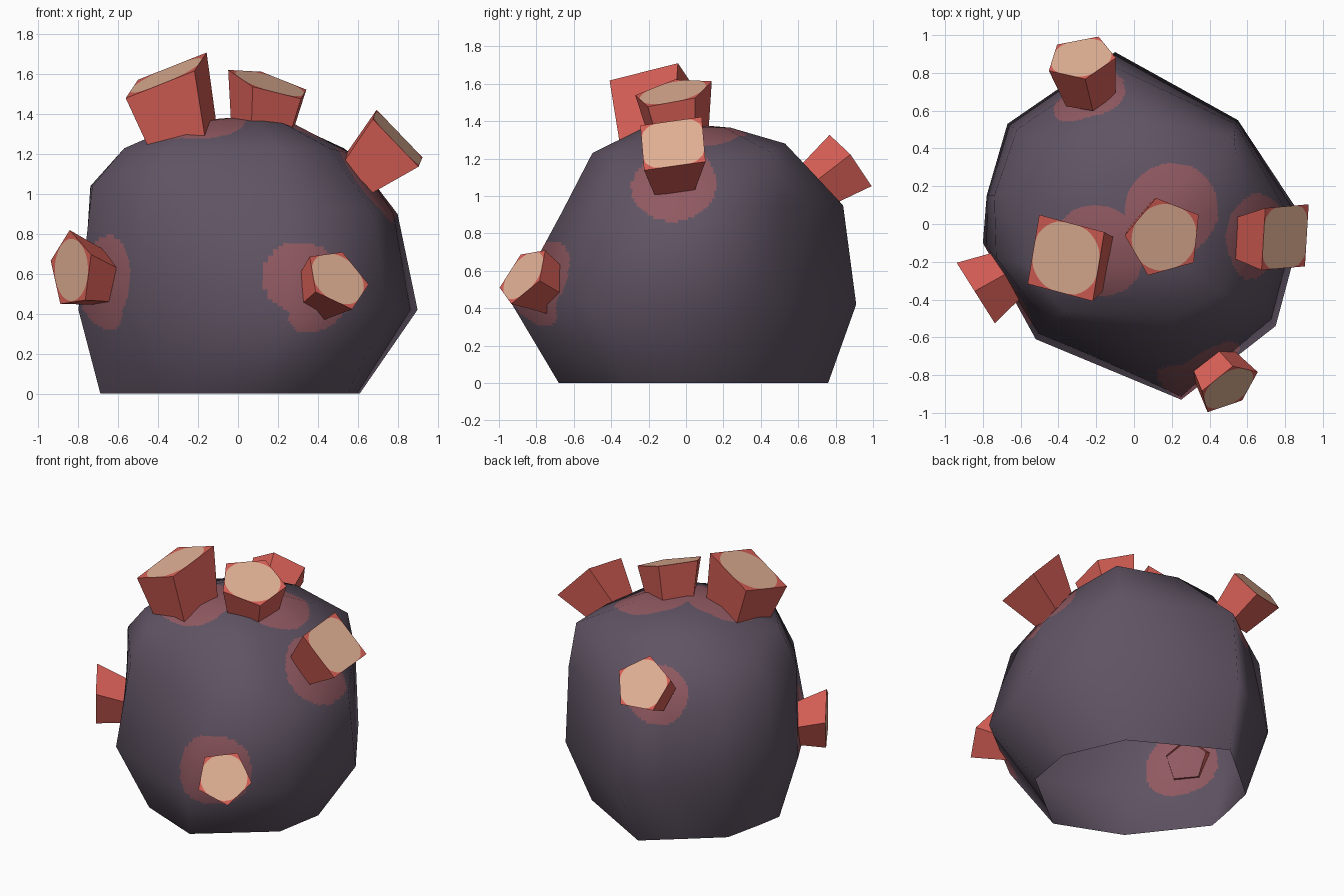
import bpy, math
from mathutils import Vector

if "Cube" in bpy.data.objects:
    bpy.data.objects.remove(bpy.data.objects["Cube"])


def material(name, rgb):
    m = bpy.data.materials.new(name)
    m.diffuse_color = (*rgb, 1)
    m.use_nodes = True
    m.node_tree.nodes["Principled BSDF"].inputs["Base Color"].default_value = m.diffuse_color
    return m


STONE = material("dusky purple", (0.115, 0.087, 0.125))
HALO = material("rosy stain", (0.28, 0.10, 0.12))
RED = material("coral red", (0.69, 0.117, 0.095))
CREAM = material("cream", (0.76, 0.44, 0.30))

# growths: name, sides, base centre, tip centre, base radius, tip radius,
#          first corner direction, tip facing, patch size
GROWTHS = [
    ("top_left_growth", 4, (-.27, -.18, 1.26), (-.36, -.18, 1.595), .20, .27,
     (-.21, -.14, -.10), (-.40, -.16, .90), .74),
    ("top_growth", 5, (.13, -.04, 1.31), (.16, -.07, 1.555), .16, .22,
     (-.20, .01, .06), (.29, -.20, .93), .82),
    ("right_growth", 4, (.62, -.07, 1.11), (.80, -.07, 1.28), .15, .235,
     (-.10, -.17, .11), (.72, -.14, .68), .82),
    ("front_growth", 5, (.405, -.73, .50), (.50, -.87, .575), .13, .18,
     (.02, .15, .15), (.48, -.69, .52), .83),
    ("left_growth", 5, (-.68, -.28, .57), (-.835, -.37, .62), .14, .20,
     (.05, .05, .19), (-.84, -.53, 0), .78),
    ("back_growth", 5, (-.24, .70, 1.05), (-.28, .88, 1.175), .14, .19,
     (0, 0, 1), (-.15, .78, .6), .86),
]

# stains: centre and radius
STAINS = [((-.20, -.15, 1.34), .25), ((.20, .07, 1.35), .25), ((.69, -.07, 1.09), .24),
          ((.36, -.78, .55), .24), ((-.68, -.33, .57), .24), ((-.25, .68, 1.03), .20)]

# rock outlines, clockwise from the back: height, points (optional third value is a height offset)
RINGS = [
    (0, [(-.16, .76), (.43, .43), (.61, .02), (.55, -.32), (.10, -.68),
         (-.34, -.50), (-.69, -.05), (-.66, .12), (-.60, .39), (-.4, .56)]),
    (.42, [(-.1, .91), (.55, .55), (.90, .02), (.75, -.54), (.25, -.93),
           (-.52, -.61), (-.80, -.1), (-.78, .15), (-.67, .53), (-.35, .75)]),
    (.92, [(-.12, .84, .03), (.54, .53, .03), (.80, .08, -.02), (.67, -.42), (.25, -.66),
           (-.47, -.52, .07), (-.73, -.18, .12), (-.74, .15, .12), (-.62, .50), (-.33, .70)]),
    (1.23, [(.08, .53, .05), (.53, .46), (.57, .08, -.03), (.46, -.36), (.20, -.50),
            (-.36, -.47), (-.57, -.22), (-.57, .15), (-.46, .40), (-.22, .52, .03)]),
]


def build_rock():
    rings = [[Vector((p[0], p[1], z + sum(p[2:]))) for p in pts] for z, pts in RINGS]
    for scale, z in ((.45, 1.365), (.008, 1.385)):
        rings.append([Vector((p.x * scale, p.y * scale, z)) for p in rings[3]])
    n, rows, k = 10, len(rings) - 1, 30

    # smooth normals at the coarse corners
    def corner_normal(j, i):
        if j == rows:
            return Vector((0, 0, 1))
        along = rings[j][(i - 1) % n] - rings[j][(i + 1) % n]
        total = Vector()
        if j < rows:
            total += along.cross(rings[j + 1][i] - rings[j][i]).normalized()
        if j > 0:
            total += along.cross(rings[j][i] - rings[j - 1][i]).normalized()
        return total.normalized()
    norms = [[corner_normal(j, i) for i in range(n)] for j in range(rows + 1)]

    # fine grid over the coarse facets, so stains can be cut into it
    def blend(grid, r, c):
        j = min(r // k, rows - 1)
        i = c // k
        v, u = r / k - j, c / k - i
        low = grid[j][i].lerp(grid[j][(i + 1) % n], u)
        return low.lerp(grid[j + 1][i].lerp(grid[j + 1][(i + 1) % n], u), v)

    w, h = n * k, rows * k
    verts = [blend(rings, r, c) for r in range(h + 1) for c in range(w)]
    normals = [blend(norms, r, c).normalized() for r in range(h + 1) for c in range(w)]
    faces = [(r * w + c, (r + 1) * w + c, (r + 1) * w + (c + 1) % w, r * w + (c + 1) % w)
             for r in range(h) for c in range(w)]
    me = bpy.data.meshes.new("rock")
    me.from_pydata(verts, [], faces)
    me.materials.append(STONE)
    me.materials.append(HALO)
    stains = [(Vector(c), r) for c, r in STAINS]
    # stain around each growth, with a slightly wavy border
    for p in me.polygons:
        c = p.center
        wave = .015 * math.sin(9 * c.x + 7 * c.y) * math.cos(8 * c.z)
        p.material_index = int(any((c - s).length < r + wave for s, r in stains))
        p.use_smooth = True
    me.normals_split_custom_set_from_vertices(normals)
    bpy.context.collection.objects.link(bpy.data.objects.new("rock", me))


def build_growth(name, sides, base, tip, r0, r1, corner, facing, size):
    base, tip = Vector(base), Vector(tip)
    axis = (tip - base).normalized()

    def ngon(centre, r, normal):
        normal = normal.normalized()
        u = Vector(corner)
        u = (u - normal * u.dot(normal)).normalized()
        v = normal.cross(u)
        return [centre + r * (math.cos(a) * u + math.sin(a) * v)
                for a in (2 * math.pi * i / sides for i in range(sides))]
    low = ngon(base - axis * .03, r0, axis)
    high = ngon(tip, r1, Vector(facing))
    # tip edge split finely, then a round cream patch inside it
    m = 8
    total = sides * m
    rim = [high[i].lerp(high[(i + 1) % sides], s / m) for i in range(sides) for s in range(m)]
    patch = [tip + (p - tip) * min(.985, size * r1 / (p - tip).length) for p in rim]
    verts = rim + patch + low
    faces = [(i, (i + 1) % total, total + (i + 1) % total, total + i) for i in range(total)]
    for i in range(sides):
        j = (i + 1) % sides
        edge = [(i * m + s) % total for s in range(m, -1, -1)]
        faces.append((2 * total + i, 2 * total + j, *edge))
    faces.append(tuple(range(total, 2 * total)))
    me = bpy.data.meshes.new(name)
    me.from_pydata(verts, [], faces)
    me.materials.append(RED)
    me.materials.append(CREAM)
    me.polygons[len(faces) - 1].material_index = 1
    bpy.context.collection.objects.link(bpy.data.objects.new(name, me))


build_rock()
for g in GROWTHS:
    build_growth(*g)
